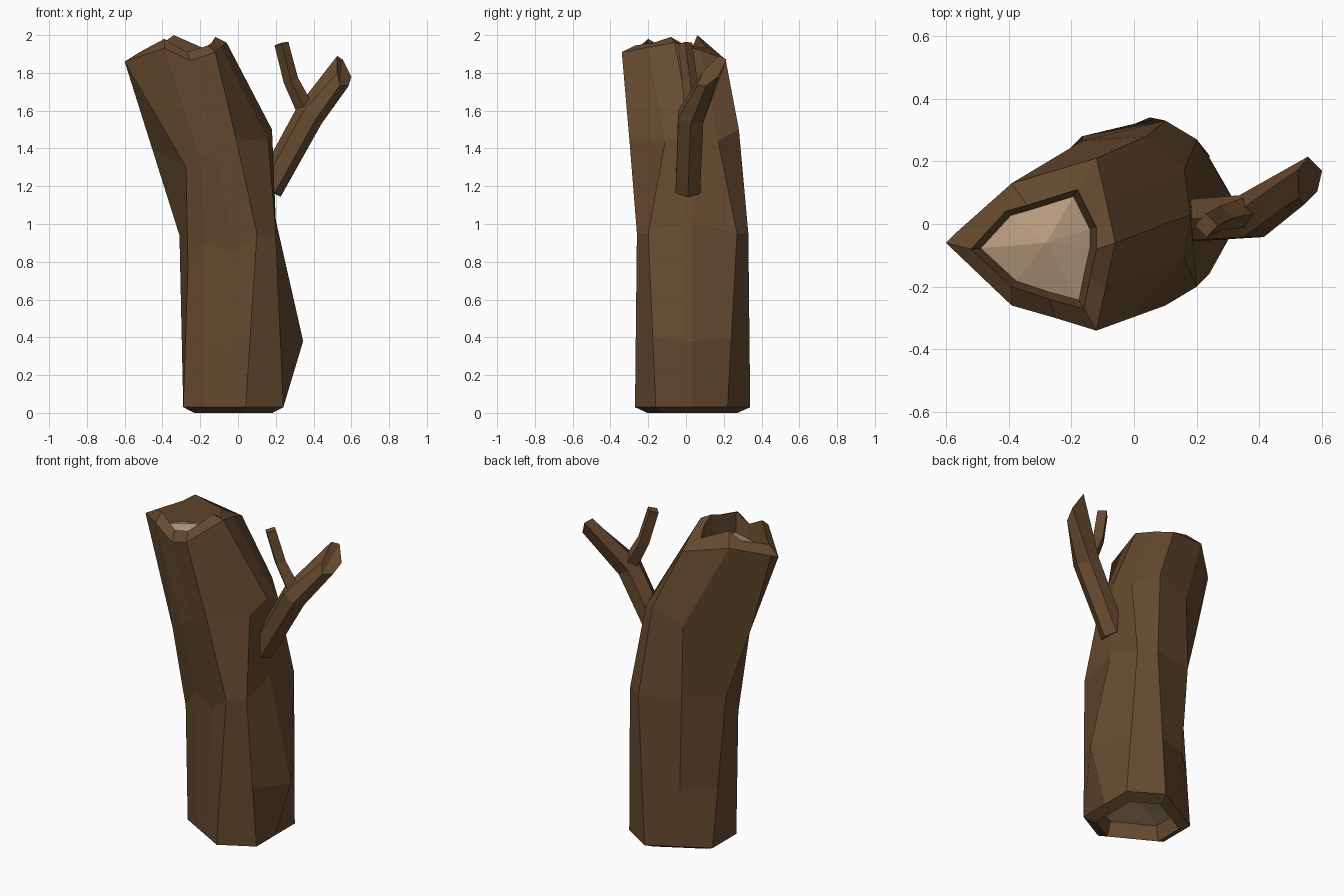
import bpy, bmesh, math
from mathutils import Vector

if "Cube" in bpy.data.objects:
    bpy.data.objects.remove(bpy.data.objects["Cube"])


def material(name, rgb):
    m = bpy.data.materials.new(name)
    m.diffuse_color = (*rgb, 1)
    m.use_nodes = True
    m.node_tree.nodes["Principled BSDF"].inputs["Base Color"].default_value = m.diffuse_color
    return m


BARK = material("brown bark", (0.135, 0.069, 0.029))
PALE = material("pale wood", (0.47, 0.32, 0.205))


def loft(name, rings, start, end, cap_mat):
    """Skin closed rings and fan both ends to a centre point."""
    bm = bmesh.new()
    rows = [[bm.verts.new(p) for p in r] for r in rings]
    n = len(rows[0])
    for a, b in zip(rows, rows[1:]):
        for i in range(n):
            j = (i + 1) % n
            bm.faces.new((a[i], a[j], b[j], b[i]))
    for row, centre in ((rows[0], start), (rows[-1], end)):
        c = bm.verts.new(centre)
        for i in range(n):
            bm.faces.new((row[i], row[(i + 1) % n], c)).material_index = cap_mat
    bmesh.ops.recalc_face_normals(bm, faces=bm.faces)
    me = bpy.data.meshes.new(name)
    bm.to_mesh(me)
    bm.free()
    me.materials.append(BARK)
    me.materials.append(PALE)
    ob = bpy.data.objects.new(name, me)
    bpy.context.collection.objects.link(ob)
    return ob


def shrink(ring, centre, s, z):
    return [(centre[0] + (p[0] - centre[0]) * s,
             centre[1] + (p[1] - centre[1]) * s, z) for p in ring]


# Trunk rings: ten bark ridges, counter-clockwise from the front right
base = [(x, y, 0.03) for x, y in (
    (.24, -.16), (.24, .03), (.24, .22), (.05, .34), (-.12, .245),
    (-.29, .15), (-.29, -.085), (-.18, -.147), (-.07, -.208), (.04, -.27))]
waist = [(.2, -.2, .95), (.2, .03, 1.02), (.2, .27, .95), (.1, .33, .95),
         (-.165, .28, .97), (-.31, .05, .94), (-.265, -.14, .77),
         (-.17, -.19, .9), (-.02, -.22, .85), (.1, -.26, .95)]
shoulder = [(.16, -.11, 1.44), (.18, .03, 1.5), (.16, .17, 1.44),
            (.04, .28, 1.5), (-.165, .265, 1.43), (-.455, 0, 1.4),
            (-.275, -.255, 1.3), (-.2, -.27, 1.35), (-.12, -.285, 1.4),
            (-.01, -.30, 1.45)]
rim = [(-.09, -.2, 1.935), (-.06, -.06, 1.96), (-.09, .08, 1.92),
       (-.12, .21, 1.87), (-.39, .13, 1.93), (-.57, -.03, 1.87),
       (-.6, -.06, 1.86), (-.39, -.26, 1.93), (-.25, -.30, 1.865),
       (-.12, -.34, 1.91)]
lip = [(-.14, -.17, 1.96), (-.12, -.08, 1.99), (-.12, -.01, 1.95),
       (-.18, .11, 1.93), (-.34, .06, 2.0), (-.41, .04, 1.95),
       (-.52, -.08, 1.91), (-.39, -.2, 1.98), (-.27, -.24, 1.91),
       (-.16, -.27, 1.945)]
# Root flare ring, with one bulging ridge on the right
flare = [tuple(Vector(b).lerp(Vector(w), 0.4)) for b, w in zip(base, waist)]
flare[1] = (.345, .03, .38)

foot, hollow = (-.02, .03), (-.28, -.06)
loft("trunk",
     [shrink(base, foot, .70, .09), shrink(base, foot, .78, 0), base, flare,
      waist, shoulder, rim, lip, shrink(lip, hollow, .87, 1.83)],
     (*foot, .12), (*hollow, 1.88), 1)


def limb(name, path, radii, sides, tip=None):
    """Faceted tube along a path, optionally ending in a given broken tip."""
    pts = [Vector(p) for p in path]
    rings = []
    for i, (p, r) in enumerate(zip(pts, radii)):
        d = (pts[min(i + 1, len(pts) - 1)] - pts[max(i - 1, 0)]).normalized()
        u = d.cross(Vector((0, 1, 0))).normalized()
        v = d.cross(u)
        rings.append([p + r * (u * math.cos(t) + v * math.sin(t))
                      for t in (2 * math.pi * k / sides for k in range(sides))])
    if tip:
        rings[-1] = tip
    loft(name, rings, pts[0], pts[-1], 0)


# Side branch with a slanted break, and its twig
limb("branch", [(.16, .01, 1.18), (.375, .025, 1.57), (.545, .135, 1.8)],
     (.075, .078, .078), 6,
     [(.525, .175, 1.89), (.525, .085, 1.8), (.54, .06, 1.735),
      (.585, .105, 1.73), (.6, .17, 1.78), (.555, .215, 1.87)])
limb("twig", [(.37, .04, 1.58), (.28, .02, 1.76), (.23, -.005, 1.955)],
     (.05, .04, .038), 4)
